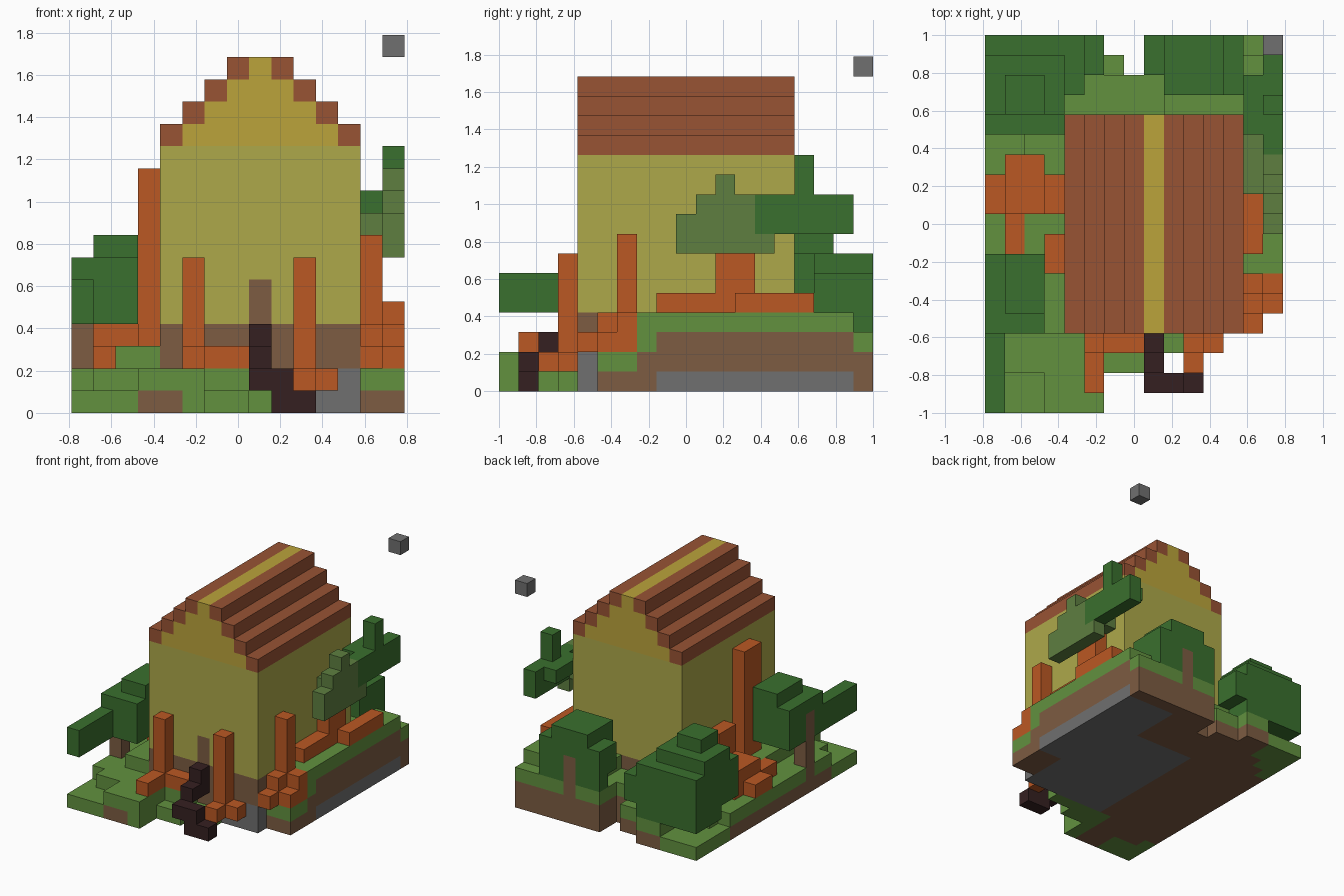
import bpy
import bmesh
from mathutils import Vector

cube = bpy.data.objects.get("Cube")
if cube:
    bpy.data.objects.remove(cube, do_unlink=True)

UNIT = 2 / 19
ORIGIN = Vector((-7.5, -9.5, 0)) * UNIT

PALETTE = {
    "grass": "62913f", "dirt": "7d5c42", "stone": "707070", "leaf": "3a702e",
    "pale_leaf": "5e7f40", "rust": "bb5823", "wall": "aea94a", "gold": "bba43b",
    "roof": "985334", "dark": "352021",
}


def linear(c):
    return c / 12.92 if c <= 0.04045 else ((c + 0.055) / 1.055) ** 2.4


def make_material(name, code):
    rgb = [linear(v / 255) for v in bytes.fromhex(code)]
    mat = bpy.data.materials.new(name)
    mat.use_nodes = True
    mat.diffuse_color = (*rgb, 1)
    bsdf = mat.node_tree.nodes["Principled BSDF"]
    bsdf.inputs["Base Color"].default_value = (*rgb, 1)
    bsdf.inputs["Roughness"].default_value = 0.9
    return mat


materials = {name: make_material(name, code) for name, code in PALETTE.items()}
cells = {}


def fill(part, colour, x, y, z):
    """Fill a block of unit cells; each range is one index or (first, last)."""
    x, y, z = [(r, r) if isinstance(r, int) else r for r in (x, y, z)]
    for i in range(x[0], x[1] + 1):
        for j in range(y[0], y[1] + 1):
            for k in range(z[0], z[1] + 1):
                cells[i, j, k] = (part, colour)


def ground(x, y, top, base="dirt"):
    """Earth column with a stone or dirt foot and a grass top."""
    if top > 0:
        fill("ground", "dirt", x, y, (0, top - 1))
        fill("ground", base, x, y, 0)
    fill("ground", "grass", x, y, top)


# Terraced ground, left half
ground((0, 2), (0, 18), 0)
ground((3, 4), (0, 18), 1)
ground(5, (0, 17), 1)
ground(0, (3, 14), 1)
ground((1, 2), (2, 15), 1)
ground((2, 3), (4, 14), 2)
fill("ground", "grass", 5, (0, 3), (0, 1))
fill("ground", "grass", (6, 7), (2, 3), 0)
fill("ground", "grass", (5, 7), 3, (0, 1))
fill("ground", "grass", (8, 9), 3, 0)

# Terraced ground, back and far side
ground((4, 8), (15, 16), 2)
ground(6, 17, 1)
ground((9, 12), (15, 17), 3)
ground(8, (17, 18), 2)
ground((9, 14), 18, 2)
ground((13, 14), (5, 6), 1)
ground((13, 14), 7, 3)
fill("ground", "grass", (13, 14), 7, 2)
ground((13, 14), (8, 17), 3, "stone")

# House footing, walls and door
fill("footing", "dirt", (4, 12), (4, 14), (0, 3))
fill("footing", "stone", (6, 12), (4, 13), 0)
fill("footing", "stone", (11, 12), (5, 17), 0)
fill("footing", "stone", 12, 4, 1)
fill("walls", "wall", (4, 12), (4, 14), (4, 11))
fill("walls", "dirt", 8, 4, (4, 5))

# Stepped roof with a gold core and ridge
for step in range(4):
    left, right, level = 4 + step, 12 - step, 12 + step
    fill("roof", "gold", (left, right), (4, 14), level)
    fill("roof", "roof", left, (4, 14), level)
    fill("roof", "roof", right, (4, 14), level)

# Winding dark steps
for cell in ((8, 3, 3), (8, 3, 2), (8, 2, 2), (8, 1, 1), (9, 1, 1), (9, 1, 0), (10, 1, 0)):
    fill("dark_steps", "dark", *cell)

# Front posts with roots
fill("front_post_right", "rust", 5, 3, (2, 6))
fill("front_post_right", "rust", (6, 7), 3, 2)
fill("front_post_right", "rust", 5, (1, 2), 2)
fill("front_post_left", "rust", 10, 3, (1, 6))
fill("front_post_left", "rust", 11, 3, 1)
fill("front_post_left", "rust", 10, 2, 1)

# Side post with roots
fill("side_post", "rust", 13, (4, 6), 2)
fill("side_post", "rust", 14, (5, 6), 2)
fill("side_post", "rust", 13, 5, 3)
fill("side_post", "rust", 14, 6, 3)
fill("side_post", "rust", 13, 6, (3, 7))

# Tall post and stump with roots
fill("tall_post", "rust", 3, (7, 8), (3, 10))
fill("stump", "rust", 3, (10, 11), (2, 5))
fill("stump", "rust", 2, (10, 12), (2, 3))
fill("stump", "rust", 1, (10, 12), (2, 3))
fill("stump", "rust", 0, (10, 11), 2)
fill("stump", "rust", 1, (8, 9), 2)

# Side tree: rust roots and trunk, two-tone crown
fill("side_trunk", "rust", 13, (8, 12), 4)
fill("side_trunk", "rust", 14, (12, 15), 4)
fill("side_trunk", "rust", 13, (11, 12), (5, 7))
fill("side_crown", "pale_leaf", 14, (9, 13), (7, 8))
fill("side_crown", "pale_leaf", 13, (11, 13), 8)
fill("side_crown", "pale_leaf", 14, (10, 12), 9)
fill("side_crown", "pale_leaf", 14, 11, 10)
fill("side_crown", "leaf", 14, (13, 17), (8, 9))
fill("side_crown", "leaf", 13, (14, 16), 9)
fill("side_crown", "leaf", 14, 15, (10, 11))

# Back tree
fill("back_crown", "leaf", (8, 12), 18, (3, 5))
fill("back_crown", "leaf", (8, 12), 17, (4, 5))
fill("back_crown", "leaf", (9, 12), 16, (4, 5))
fill("back_crown", "leaf", (9, 11), (16, 18), 6)
fill("back_trunk", "dirt", 10, 18, (0, 4))

# Corner tree
fill("corner_trunk", "dirt", 2, 16, (0, 3))
fill("corner_crown", "leaf", (0, 4), (16, 18), (2, 5))
fill("corner_crown", "leaf", (0, 3), (14, 15), (3, 5))
fill("corner_crown", "leaf", 5, (17, 18), (3, 4))
fill("corner_crown", "leaf", (0, 3), (15, 17), 6)
fill("corner_crown", "leaf", (1, 2), (15, 16), 7)

# Front corner tree with a long bough
fill("front_crown", "leaf", 0, (0, 3), (4, 5))
fill("front_crown", "leaf", (0, 2), (4, 7), (4, 6))
fill("front_crown", "leaf", (1, 2), (5, 7), 7)
fill("front_trunk", "dirt", 0, 5, (1, 5))

# Floating stone
fill("floating_stone", "stone", 14, 18, 16)

# Build each part from the exposed faces of its cells
AXES = [(a, s) for a in range(3) for s in (0, 1)]


def build(part):
    mesh = bpy.data.meshes.new(part)
    bm = bmesh.new()
    slots = []
    for cell, (owner, colour) in cells.items():
        if owner != part:
            continue
        if colour not in slots:
            slots.append(colour)
            mesh.materials.append(materials[colour])
        for axis, side in AXES:
            beside = list(cell)
            beside[axis] += 2 * side - 1
            if tuple(beside) in cells:
                continue
            corner = Vector(cell)
            corner[axis] += side
            u, v = Vector(), Vector()
            u[(axis + 1) % 3] = v[(axis + 2) % 3] = 1
            loop = [corner, corner + u, corner + u + v, corner + v]
            if not side:
                loop.reverse()
            face = bm.faces.new([bm.verts.new(p * UNIT + ORIGIN) for p in loop])
            face.material_index = slots.index(colour)
    bmesh.ops.remove_doubles(bm, verts=bm.verts, dist=UNIT / 100)
    bm.to_mesh(mesh)
    bm.free()
    obj = bpy.data.objects.new(part, mesh)
    bpy.context.collection.objects.link(obj)


for part in dict.fromkeys(owner for owner, _ in cells.values()):
    build(part)
